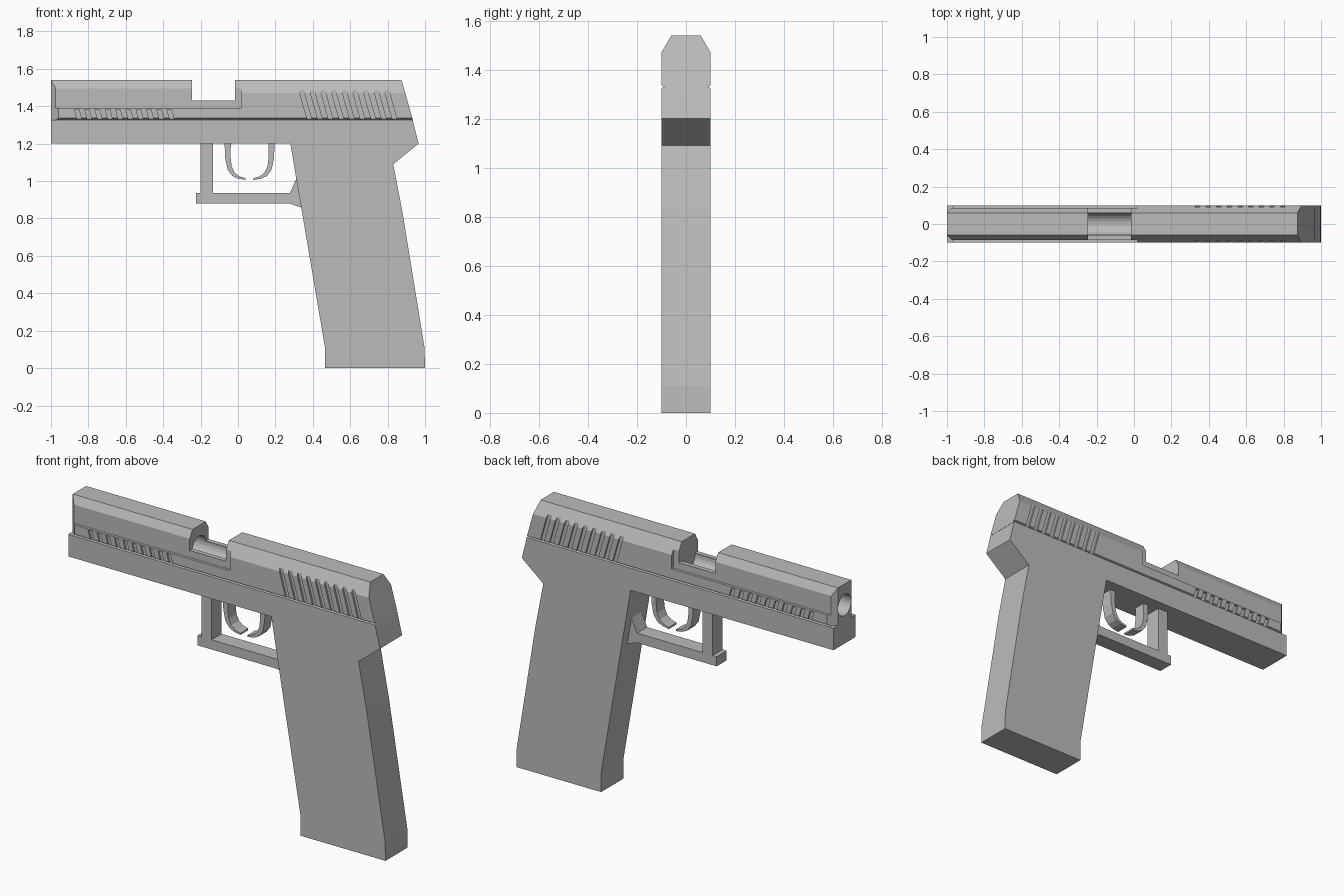
import bpy, bmesh, math
from mathutils import Matrix

if "Cube" in bpy.data.objects:
    bpy.data.objects.remove(bpy.data.objects["Cube"])

grey = bpy.data.materials.new("plain grey")
grey.diffuse_color = (0.5, 0.5, 0.5, 1)
grey.use_nodes = True
grey.node_tree.nodes["Principled BSDF"].inputs["Base Color"].default_value = grey.diffuse_color


def prism(bm, pts, lo, hi, place):
    """Extrude a closed 2D outline between lo and hi; place maps (a, b, t) to xyz."""
    rings = [[bm.verts.new(place(a, b, t)) for a, b in pts] for t in (lo, hi)]
    n = len(pts)
    bm.faces.new(rings[0])
    bm.faces.new(rings[1][::-1])
    for i in range(n):
        j = (i + 1) % n
        bm.faces.new((rings[0][j], rings[0][i], rings[1][i], rings[1][j]))


def side(a, b, t):      # outline in xz, extruded along y
    return (a, t, b)


def plan(a, b, t):      # outline in xy, extruded along z
    return (a, b, t)


def finish(name, bm):
    bmesh.ops.recalc_face_normals(bm, faces=bm.faces[:])
    me = bpy.data.meshes.new(name)
    bm.to_mesh(me)
    bm.free()
    me.materials.append(grey)
    ob = bpy.data.objects.new(name, me)
    bpy.context.collection.objects.link(ob)
    return ob


def side_part(name, pts, half):
    bm = bmesh.new()
    prism(bm, pts, -half, half, side)
    return finish(name, bm)


def cut(target, name, bm):
    tool = finish(name, bm)
    tool.hide_render = True
    tool.hide_viewport = True
    mod = target.modifiers.new(name, 'BOOLEAN')
    mod.operation = 'DIFFERENCE'
    mod.solver = 'EXACT'
    mod.object = tool


# frame and grip
side_part("frame_and_grip", [
    (-1, 1.2), (-1, 1.325), (0.934, 1.325), (0.965, 1.2), (0.83, 1.09),
    (0.88, 0.83), (0.997, 0.11), (1.0, 0), (0.465, 0), (0.465, 0.11), (0.28, 1.2)], 0.1)

# trigger guard
side_part("guard_bar", [
    (-0.225, 0.88), (0.275, 0.88), (0.35, 0.855), (0.36, 0.92), (0.315, 1.02),
    (0.277, 0.935), (-0.225, 0.935)], 0.045)
side_part("guard_post", [
    (-0.2, 0.93), (-0.135, 0.93), (-0.135, 1.205), (-0.2, 1.205)], 0.045)

# two facing trigger hooks
hook = [(-0.072, 1.205), (-0.068, 1.12), (-0.055, 1.06), (-0.03, 1.027), (0.0, 1.013),
        (0.04, 1.006), (0.04, 1.016), (0.008, 1.025), (-0.018, 1.045), (-0.034, 1.08),
        (-0.04, 1.13), (-0.038, 1.205)]
side_part("trigger_front", hook, 0.035)
side_part("trigger_rear", [(0.124 - x, z) for x, z in hook], 0.035)

# slide: chamfered section with a slanted rear end
half = [(0.1, 1.322), (0.1, 1.326), (0.088, 1.329), (0.1, 1.336), (0.1, 1.47), (0.06, 1.54)]
section = half + [(-y, z) for y, z in reversed(half)]
bm = bmesh.new()
prism(bm, section, 0, 1,
      lambda y, z, t: (-1 + t * (1.875 + (1.54 - z) * 0.28), y, z))
slide = finish("slide", bm)

# narrower front half, angled muzzle corners
bm = bmesh.new()
for s in (-1, 1):
    prism(bm, [(-1.1, s * 0.085), (0.02, s * 0.085), (0.02, s * 0.2), (-1.1, s * 0.2)],
          1.39, 1.7, plan)
cut(slide, "side_relief_cutter", bm)
bm = bmesh.new()
for s in (-1, 1):
    prism(bm, [(-1.02, s * 0.04), (-0.9, s * 0.16), (-1.02, s * 0.16)], 1.327, 1.7, plan)
cut(slide, "muzzle_corner_cutter", bm)

# top opening and bore
bm = bmesh.new()
prism(bm, [(-0.245, 1.43), (-0.015, 1.43), (-0.015, 1.7), (-0.245, 1.7)], -0.3, 0.3, side)
cut(slide, "port_cutter", bm)
bm = bmesh.new()
circle = [(0.06 * math.cos(i * math.tau / 24), 1.42 + 0.06 * math.sin(i * math.tau / 24))
          for i in range(24)]
prism(bm, circle, -1.1, -0.0151, lambda y, z, t: (t, y, z))
cut(slide, "bore_cutter", bm)

# slanted grip grooves, rear and front, on both sides
bm = bmesh.new()
for start, pitch, count, top in ((0.325, 0.057, 9, 1.49), (-0.875, 0.055, 10, 1.383)):
    for i in range(count):
        x = start + i * pitch
        dx = (top - 1.331) * 0.28
        for s in (-1, 1):
            prism(bm, [(x + dx, 1.331), (x + dx + 0.024, 1.331), (x + 0.024, top), (x, top)],
                  s * 0.09, s * 0.15, side)
cut(slide, "groove_cutter", bm)
